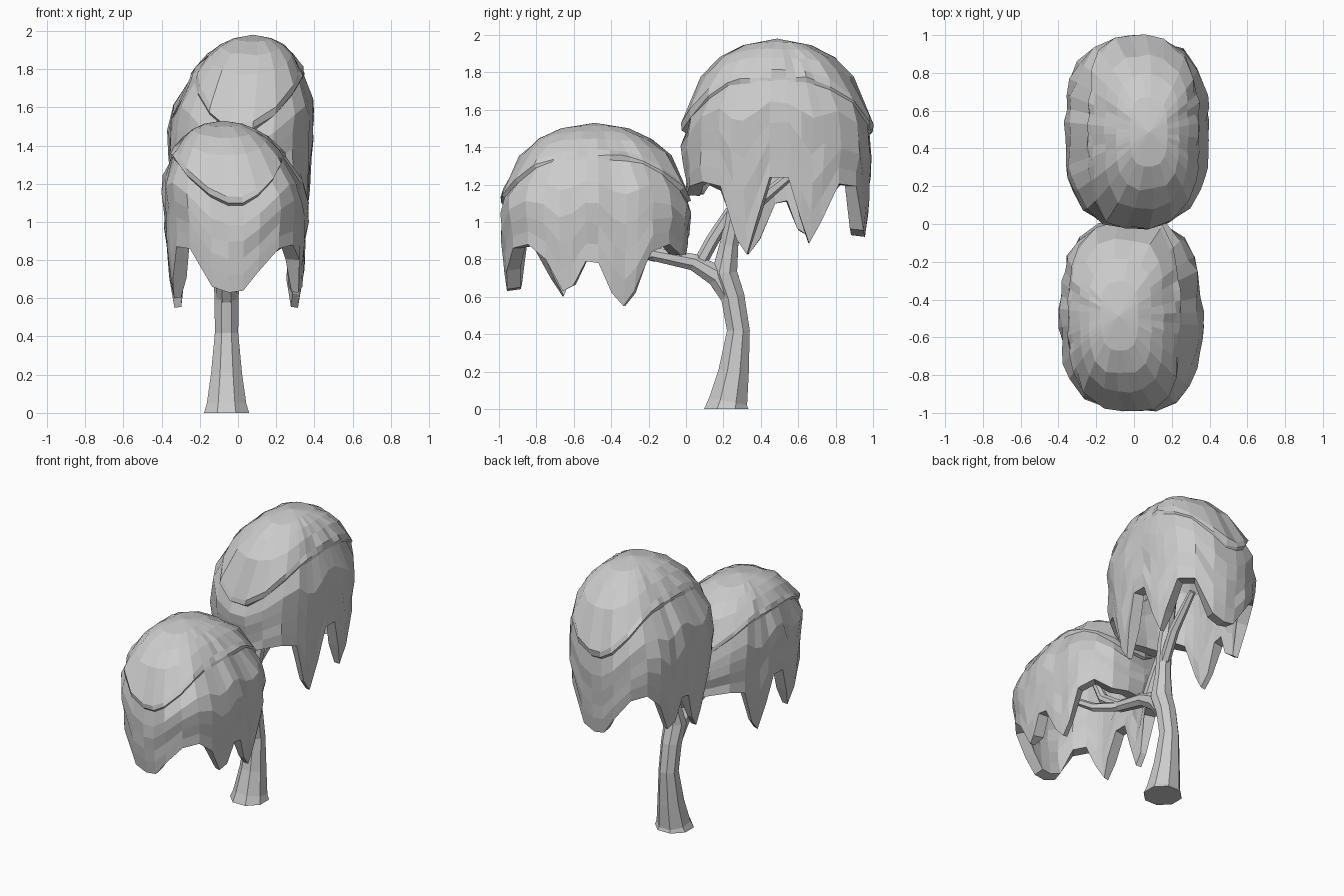
import bpy, bmesh, math, random
from mathutils import Vector

if "Cube" in bpy.data.objects:
    bpy.data.objects.remove(bpy.data.objects["Cube"])

random.seed(4)

# Hem of the hanging foliage: plan direction (x, y) and bottom height
HEM = [
    (-.04, -.50, .63), (.04, -.50, .64), (.12, -.48, .74), (.22, -.43, .86),
    (.30, -.36, .88), (.34, -.27, .80), (.36, -.19, .63), (.36, -.12, .66),
    (.37, -.05, .79), (.37, .02, .78), (.37, .10, .62), (.36, .17, .55),
    (.35, .23, .63), (.33, .31, .84), (.27, .40, .88), (.17, .46, .82),
    (.06, .49, .83), (-.06, .50, .82), (-.17, .47, .86), (-.27, .40, .88),
    (-.33, .31, .86), (-.35, .24, .62), (-.36, .18, .55), (-.37, .11, .72),
    (-.37, .04, .90), (-.37, -.06, .90), (-.37, -.13, .72), (-.36, -.19, .60),
    (-.35, -.25, .70), (-.31, -.33, .87), (-.24, -.42, .86), (-.13, -.48, .66),
]
HALF_X, HALF_Y, WAIST, DOME, POWER = .378, .512, 1.08, .45, 2.7


def add_mesh(name, bm):
    bmesh.ops.recalc_face_normals(bm, faces=bm.faces)
    mesh = bpy.data.meshes.new(name)
    bm.to_mesh(mesh)
    bm.free()
    obj = bpy.data.objects.new(name, mesh)
    bpy.context.collection.objects.link(obj)
    return obj


def skin(bm, rings):
    for a, b in zip(rings, rings[1:]):
        n = len(a)
        for i in range(n):
            bm.faces.new((a[i], a[(i + 1) % n], b[(i + 1) % n], b[i]))


def width_at(z):
    """Relative width of the crown at a height."""
    if z > WAIST:
        return math.sqrt(max(0, 1 - ((z - WAIST) / DOME) ** 2))
    return 1 - .09 * ((WAIST - z) / .5)


def crown(name, place):
    bm = bmesh.new()
    columns, slim = [], []
    for hx, hy, hem in HEM:
        d = Vector((hx, hy)).normalized()
        reach = ((abs(d.x) / HALF_X) ** POWER + (abs(d.y) / HALF_Y) ** POWER) ** (-1 / POWER)
        ledge = 1.385 - .255 * abs(d.y) ** 6
        # upper cap, down to its overhanging edge
        edge = width_at(ledge)
        profile = []
        for f in (.36, .6, .8, 1):
            r = edge * f
            profile.append((r, WAIST + DOME * math.sqrt(1 - r * r)))
        profile.append((width_at(ledge - .03) - .005, ledge - .03))
        # lower curtain, tucked in under the cap
        for f in (.03, .25, .45, .64, .82, 1):
            z = ledge - .03 + (hem - ledge + .03) * f
            profile.append((width_at(z) - (.04 if f < .1 else 0), z))
        column = []
        tip = abs(hx) > .3 and hem < .65
        for k, (r, z) in enumerate(profile):
            j = random.uniform(-.012, .010) * r if 0 < k < 10 else 0
            if tip and k == len(profile) - 1:
                r -= .03
            p = d * (reach * r + j)
            lean = -.07 * max(0, z - WAIST) / DOME - .01
            column.append(bm.verts.new((p.x + lean, p.y, z + j * .6)))
        columns.append(column)
        if tip:
            slim.append(column[-1])
    rings = list(zip(*columns))
    skin(bm, rings)
    top = bm.verts.new((-.08, 0, WAIST + DOME))
    for i in range(len(HEM)):
        bm.faces.new((top, rings[0][i], rings[0][(i + 1) % len(HEM)]))
    for v in bm.verts:
        v.co = place(v.co)
    bm.verts.index_update()
    slim = [v.index for v in slim]
    count = len(bm.verts)
    obj = add_mesh(name, bm)
    # shell thickness, thinner at the pointed side tips
    group = obj.vertex_groups.new(name="thickness")
    group.add(list(range(count)), 1, 'REPLACE')
    group.add(slim, .5, 'REPLACE')
    shell = obj.modifiers.new("thickness", 'SOLIDIFY')
    shell.thickness = .075
    shell.offset = -1
    shell.vertex_group = "thickness"
    return obj


def limb(name, points, sides=8):
    """Tapered tube through (x, y, z, radius) points."""
    bm = bmesh.new()
    pts = [Vector(p[:3]) for p in points]
    rings = []
    for i, p in enumerate(pts):
        way = (pts[min(i + 1, len(pts) - 1)] - pts[max(i - 1, 0)]).normalized()
        if p.z == 0:
            way = Vector((0, 0, 1))
        u = Vector((1, 0, 0))
        u = (u - way * u.dot(way)).normalized()
        w = way.cross(u)
        ring = []
        for k in range(sides):
            a = 2 * math.pi * (k + .5) / sides
            ring.append(bm.verts.new(p + (u * math.cos(a) + w * math.sin(a)) * points[i][3]))
        rings.append(ring)
    skin(bm, rings)
    bm.faces.new(rings[0])
    bm.faces.new(rings[-1])
    return add_mesh(name, bm)


# Crowns: the rear one is the front one turned round, taller and higher
crown("front_crown", lambda c: Vector((c.x, c.y - .487, c.z)))
crown("rear_crown", lambda c: Vector((-c.x, .487 - c.y, .92 + (c.z - .63) * 1.178)))

# Trunk and branches
limb("trunk", [(-.06, .215, 0, .128), (-.06, .225, .04, .112), (-.06, .255, .2, .088),
               (-.06, .28, .42, .066), (-.06, .25, .6, .068), (-.06, .205, .73, .074),
               (-.05, .23, .88, .054), (-.03, .27, 1.08, .047), (0, .36, 1.32, .04),
               (.02, .45, 1.6, .025)])
limb("front_branch", [(-.06, .25, .58, .055), (-.06, .17, .71, .064), (-.05, .04, .785, .048),
                      (-.04, -.18, .83, .04), (-.03, -.34, .95, .034), (-.02, -.46, 1.2, .022)])
limb("front_twig", [(-.05, -.16, .82, .034), (.05, -.34, .86, .028), (.1, -.55, 1.0, .02)], 6)
limb("rear_twig", [(-.04, .25, .95, .036), (0, .4, 1.12, .034), (.03, .62, 1.3, .022)], 6)
limb("inner_twig", [(-.05, .08, .79, .036), (-.05, .14, .9, .036), (-.04, .24, 1.06, .03)], 6)
